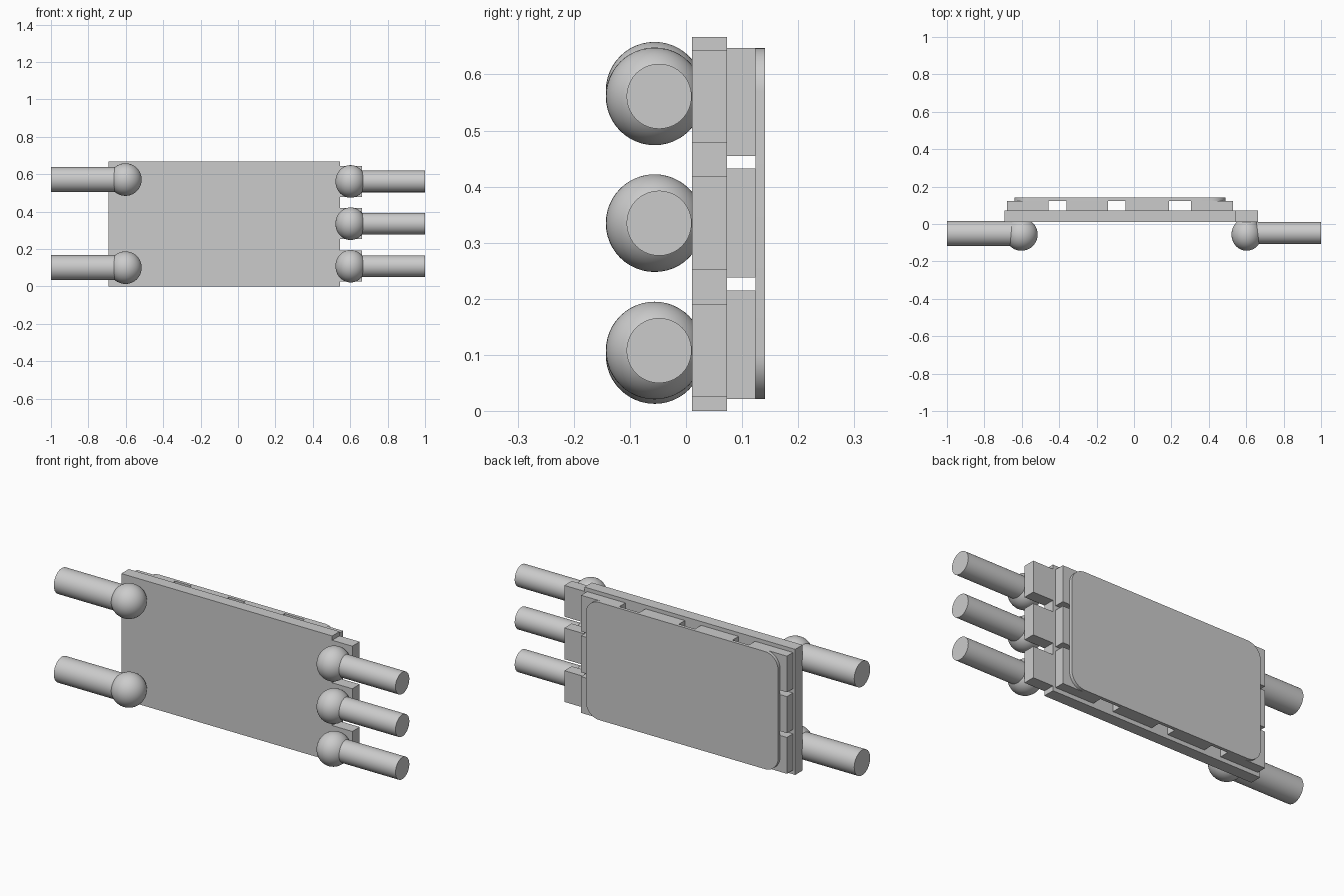
import bpy
import math
from mathutils import Matrix

cube = bpy.data.objects.get("Cube")
if cube:
    bpy.data.objects.remove(cube, do_unlink=True)

grey = bpy.data.materials.new("plain grey")
grey.use_nodes = True
COLOUR = (0.6, 0.6, 0.6, 1)
grey.diffuse_color = COLOUR
grey.node_tree.nodes["Principled BSDF"].inputs["Base Color"].default_value = COLOUR


def finish(name, smooth=False):
    ob = bpy.context.object
    ob.name = name
    ob.data.materials.append(grey)
    if smooth:
        bpy.ops.object.shade_smooth_by_angle(angle=math.radians(35))
    return ob


def box(name, xs, ys, zs):
    spans = (xs, ys, zs)
    bpy.ops.mesh.primitive_cube_add(size=1, location=[(a + b) / 2 for a, b in spans])
    ob = finish(name)
    ob.data.transform(Matrix.Diagonal([b - a for a, b in spans] + [1]))
    return ob


def ball(name, x, z, radii):
    bpy.ops.mesh.primitive_uv_sphere_add(segments=40, ring_count=24, radius=1,
                                         location=(x, -0.056, z))
    ob = finish(name, True)
    ob.data.transform(Matrix.Diagonal((*radii, 1)))


def rod(name, x0, x1, y, z, radius):
    bpy.ops.mesh.primitive_cylinder_add(vertices=40, radius=radius, depth=abs(x1 - x0),
                                        location=((x0 + x1) / 2, y, z),
                                        rotation=(0, math.pi / 2, 0))
    finish(name, True)


# Front plate with three tabs on its left edge
box("front_plate", (-0.693, 0.546), (0.011, 0.073), (0, 0.667))
for i, z in enumerate((0.108, 0.335, 0.561)):
    box(f"tab_{i}", (0.546, 0.664), (0.011, 0.073), (z - 0.083, z + 0.083))
    ball(f"left_ball_{i}", 0.602, z, (0.081, 0.087, 0.087))
    rod(f"left_rod_{i}", 0.602, 1, -0.048, z, 0.058)

# Two thicker rods on the right edge
for i, z in enumerate((0.1, 0.571)):
    ball(f"right_ball_{i}", -0.602, z, (0.087, 0.087, 0.087))
    rod(f"right_rod_{i}", -1, -0.602, -0.051, z, 0.067)

# Grid of spacer blocks behind the plate
columns = ((-0.68, -0.457), (-0.36, -0.14), (-0.045, 0.187), (0.305, 0.53))
rows = ((0.022, 0.215), (0.238, 0.432), (0.455, 0.647))
for c, xs in enumerate(columns):
    for r, zs in enumerate(rows):
        box(f"spacer_block_{c}_{r}", xs, (0.073, 0.124), zs)

# Thin back panel with rounded corners
panel = box("back_panel", (-0.64, 0.49), (0.124, 0.141), (0.022, 0.647))
weights = panel.data.attributes.new("bevel_weight_edge", 'FLOAT', 'EDGE')
for e in panel.data.edges:
    a, b = (panel.data.vertices[v].co for v in e.vertices)
    weights.data[e.index].value = float(abs(a.y - b.y) > 0.01)
bevel = panel.modifiers.new("round_corners", 'BEVEL')
bevel.limit_method = 'WEIGHT'
bevel.width = 0.078
bevel.segments = 10
bpy.context.view_layer.objects.active = panel
bpy.ops.object.modifier_apply(modifier=bevel.name)
bpy.ops.object.shade_smooth_by_angle(angle=math.radians(35))
